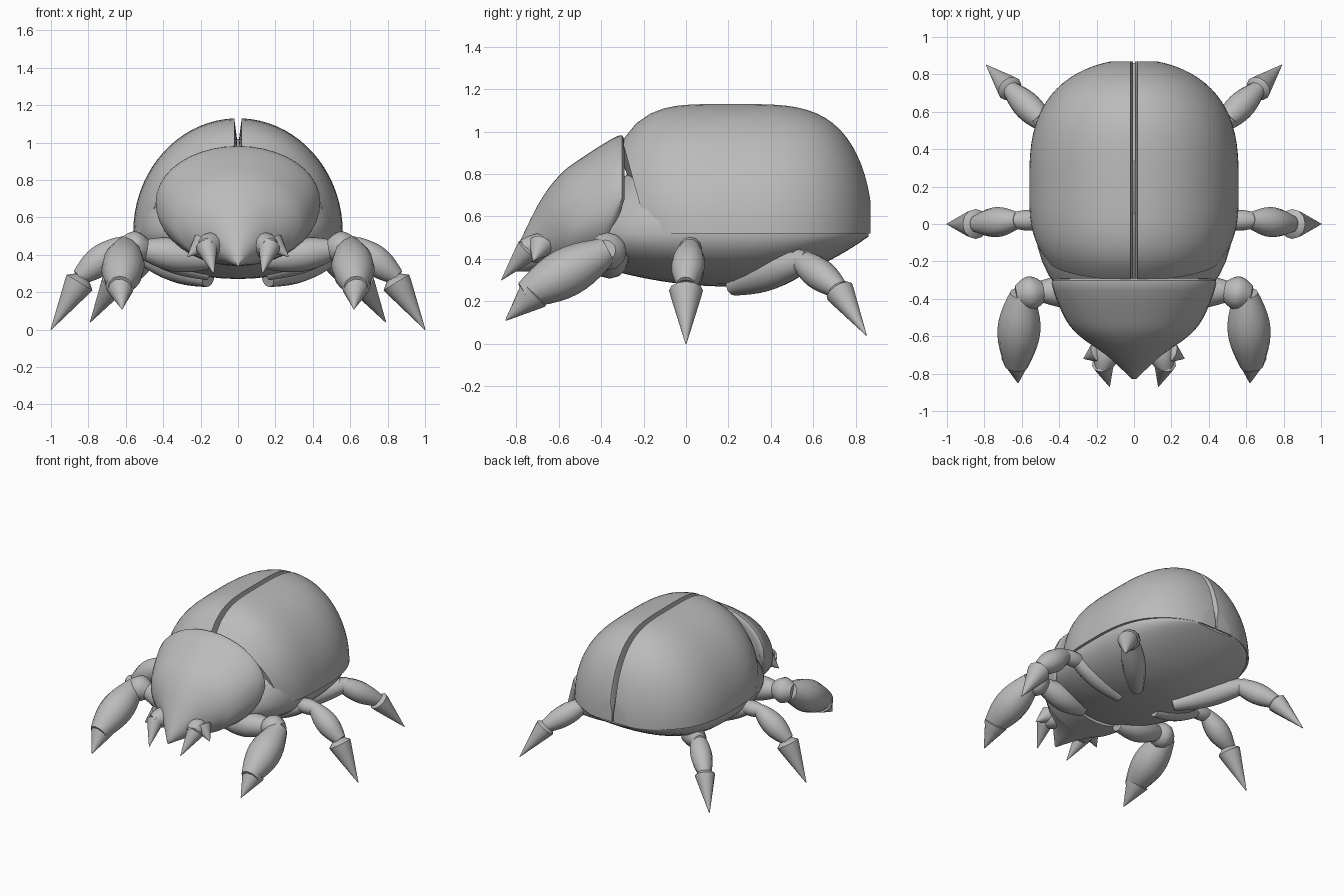
import bpy, bmesh, math
from mathutils import Vector

cube = bpy.data.objects.get("Cube")
if cube:
    bpy.data.objects.remove(cube)

grey = bpy.data.materials.new("shell grey")
grey.use_nodes = True
tone = (0.5, 0.5, 0.5, 1)
grey.diffuse_color = tone
grey.node_tree.nodes["Principled BSDF"].inputs["Base Color"].default_value = tone


def loft(name, rings, mirror=False, angle=40):
    """Skin closed rings, cap the ends, optionally mirror across x."""
    bm = bmesh.new()
    rows = [[bm.verts.new(point) for point in ring] for ring in rings]
    count = len(rows[0])
    for near, far in zip(rows, rows[1:]):
        for i in range(count):
            j = (i + 1) % count
            bm.faces.new((near[i], near[j], far[j], far[i]))
    bm.faces.new(rows[0])
    bm.faces.new(rows[-1])
    bmesh.ops.recalc_face_normals(bm, faces=bm.faces)
    mesh = bpy.data.meshes.new(name)
    bm.to_mesh(mesh)
    bm.free()
    mesh.materials.append(grey)
    part = bpy.data.objects.new(name, mesh)
    bpy.context.collection.objects.link(part)
    bpy.ops.object.select_all(action="DESELECT")
    part.select_set(True)
    bpy.context.view_layer.objects.active = part
    bpy.ops.object.shade_smooth_by_angle(angle=math.radians(angle))
    if mirror:
        part.modifiers.new("mirror", "MIRROR").use_axis[0] = True


# Body proportions: widest point along y, reach to the tail, height of the wing edge
MIDDLE, TAIL, RIM = 0.2, 0.68, 0.52


def falloff(y, front, power):
    """Fullness of the body at y: one in the middle, zero at both ends."""
    reach = TAIL if y > MIDDLE else front
    return max(0, 1 - (abs(y - MIDDLE) / reach) ** power)


def spaced(start, end, count):
    """Stations along y, packed closer towards the end."""
    return [start + (end - start) * math.sin(math.pi / 2 * i / count) for i in range(count + 1)]


def body_ring(y, width, top, rim, bottom, slant=0.0, count=40):
    """Ring with separate dome and belly heights; its lower half leans along y."""
    ring = []
    for i in range(count):
        turn = math.tau * i / count
        rise = math.sin(turn)
        z = rim + rise * (top - rim if rise > 0 else rim - bottom)
        ring.append((width * math.cos(turn), y + slant * min(rise, 0), z))
    return ring


def wing_ring(y, count=18):
    """Half dome with a V-shaped seam beside the centre line."""
    width = 0.56 * math.sqrt(falloff(y, 0.75, 3))
    height = 0.61 * math.sqrt(falloff(y, 0.6, 4))
    slant = 0.3 * max(0, 0.1 - y)
    lip = min(0.02, width / 2)
    last = math.acos(lip / width)
    ring = []
    for i in range(count + 1):
        turn = last * i / count
        rise = math.sin(turn)
        ring.append((width * math.cos(turn), y + slant * (1 - rise), RIM + height * rise))
    ring.append((lip / 3, y, RIM + height - min(0.1, height / 2)))
    ring.append((lip / 3, y + slant, RIM))
    return ring


def belly_ring(y):
    width = 0.54 * math.sqrt(falloff(y, 0.72, 3))
    top = RIM + 0.5 * falloff(y, 0.72, 2)
    bottom = RIM - 0.25 * falloff(y, 1, 2)
    return body_ring(y, width, top, RIM, bottom)


def refine(stations, steps=4):
    """Catmull-Rom interpolation between stations."""
    ends = [stations[0], *stations, stations[-1]]
    smooth = []
    for group in zip(ends, ends[1:], ends[2:], ends[3:]):
        for k in range(steps):
            t = k / steps
            smooth.append([b + t / 2 * (c - a + t * (2 * a - 5 * b + 4 * c - d
                                                     + t * (3 * (b - c) + d - a)))
                           for a, b, c, d in zip(*group)])
    return smooth + [stations[-1]]


def spindle(t):
    return 0.55 + 0.45 * math.sin(math.pi * t)


def spike(t):
    return min(0.5 + 5 * t, 1.1 * (1 - t) + 0.03)


def limb(name, start, end, radius, shape=spindle, steps=10, sides=12):
    """Round limb segment whose thickness follows a shape rule, on both sides."""
    start, end = Vector(start), Vector(end)
    along = (end - start).normalized()
    across = along.cross(Vector((0, 0, 1))).normalized()
    up = across.cross(along)
    rings = []
    for i in range(steps + 1):
        t = i / steps
        centre = start.lerp(end, t)
        size = radius * shape(t)
        turns = [math.tau * k / sides for k in range(sides)]
        rings.append([centre + size * (across * math.cos(a) + up * math.sin(a)) for a in turns])
    loft(name, rings, mirror=True, angle=50)


# Wing cases split by a seam, over a rounded belly
loft("wing_cases", [wing_ring(y) for y in spaced(-0.3, 0.87, 28)], mirror=True)
loft("belly", [belly_ring(y) for y in spaced(-0.5, 0.86, 28)])

# Neck shield down to the pointed snout: y, half width, top, rim
shield = [(-0.29, 0.41, 0.95, 0.68), (-0.32, 0.44, 0.98, 0.68), (-0.5, 0.37, 0.87, 0.6),
          (-0.6, 0.29, 0.79, 0.56), (-0.7, 0.15, 0.65, 0.5), (-0.83, 0.01, 0.38, 0.36)]
loft("neck_shield", [body_ring(y, width, top, rim, 0.34, max(0, width - 0.3))
                     for y, width, top, rim in refine(shield)])

# Jaws and short feelers
limb("jaw_bases", (0.12, -0.6, 0.45), (0.17, -0.78, 0.45), 0.07)
limb("jaw_fangs", (0.17, -0.73, 0.46), (0.13, -0.87, 0.3), 0.06, spike)
limb("feelers", (0.18, -0.68, 0.47), (0.27, -0.72, 0.39), 0.06, spike)

# Front legs
limb("front_hips", (0.15, -0.36, 0.37), (0.52, -0.36, 0.43), 0.09)
limb("front_knees", (0.48, -0.36, 0.43), (0.63, -0.38, 0.44), 0.09)
limb("front_shins", (0.6, -0.37, 0.44), (0.63, -0.76, 0.23), 0.115)
limb("front_claws", (0.63, -0.7, 0.25), (0.62, -0.85, 0.11), 0.08, spike)

# Middle legs
limb("middle_hips", (0.15, 0.03, 0.3), (0.55, 0.02, 0.45), 0.07)
limb("middle_thighs", (0.45, 0.02, 0.45), (0.68, 0.02, 0.45), 0.055)
limb("middle_shins", (0.62, 0.02, 0.46), (0.85, 0, 0.28), 0.08)
limb("middle_claws", (0.83, 0, 0.28), (1, 0, 0), 0.08, spike)

# Hind legs
limb("hind_thighs", (0.16, 0.22, 0.27), (0.52, 0.58, 0.4), 0.08)
limb("hind_shins", (0.46, 0.52, 0.41), (0.67, 0.73, 0.25), 0.075)
limb("hind_claws", (0.65, 0.71, 0.27), (0.79, 0.85, 0.04), 0.07, spike)
